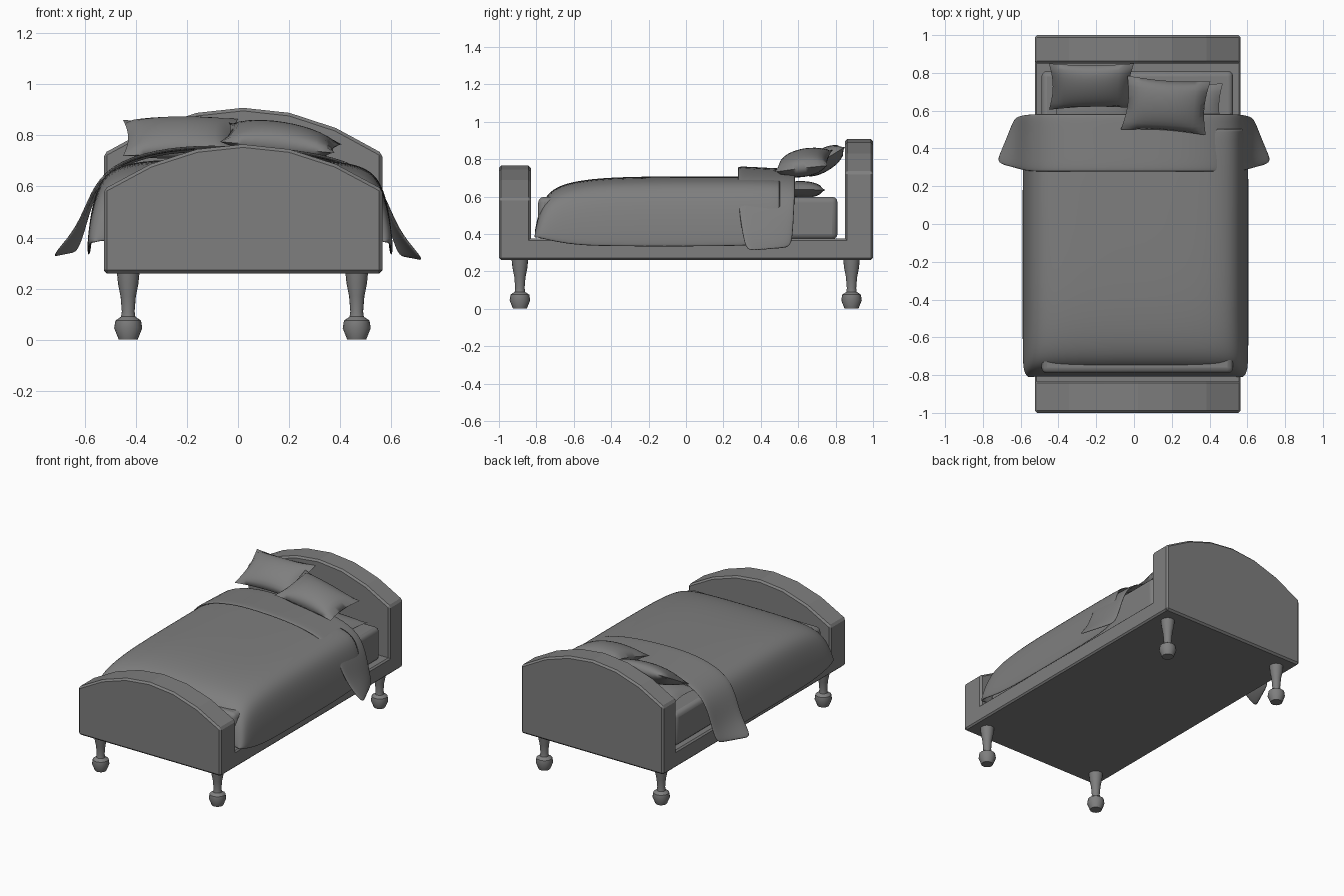
import bpy, bmesh, math
from mathutils import Vector

cube = bpy.data.objects.get("Cube")
if cube:
    bpy.data.objects.remove(cube, do_unlink=True)

grey = bpy.data.materials.new("plain grey")
grey.use_nodes = True
colour = (0.21, 0.21, 0.21, 1)
grey.diffuse_color = colour
grey.node_tree.nodes["Principled BSDF"].inputs["Base Color"].default_value = colour

MID = 0.02          # centre line of the frame
HALF = 0.545        # half width of the frame
FLOOR = 0.26        # underside of the frame


def finish(name, bm, smooth=None):
    bmesh.ops.recalc_face_normals(bm, faces=bm.faces)
    mesh = bpy.data.meshes.new(name)
    bm.to_mesh(mesh)
    bm.free()
    mesh.materials.append(grey)
    obj = bpy.data.objects.new(name, mesh)
    bpy.context.collection.objects.link(obj)
    if smooth:
        bpy.ops.object.select_all(action='DESELECT')
        obj.select_set(True)
        bpy.context.view_layer.objects.active = obj
        bpy.ops.object.shade_smooth_by_angle(angle=math.radians(smooth))
    return obj


def bevel(obj, width, segments=1):
    mod = obj.modifiers.new("bevel", 'BEVEL')
    mod.width, mod.segments = width, segments
    mod.limit_method, mod.angle_limit = 'ANGLE', math.radians(40)


def box(name, lo, hi, width, segments=1, smooth=None):
    bm = bmesh.new()
    bmesh.ops.create_cube(bm, size=1)
    for v in bm.verts:
        v.co = [a + (b - a) * (c + 0.5) for a, b, c in zip(lo, hi, v.co)]
    bevel(finish(name, bm, smooth), width, segments)


def arched_board(name, y0, y1, side, peak):
    bm = bmesh.new()
    steps = [i / 3 for i in range(-3, 4)]
    outline = [(MID + HALF * s, peak - (peak - side) * s * s) for s in steps]
    outline += [(MID + HALF, FLOOR), (MID - HALF, FLOOR)]
    face = bm.faces.new([bm.verts.new((x, y0, z)) for x, z in outline])
    out = bmesh.ops.extrude_face_region(bm, geom=[face])
    moved = [g for g in out["geom"] if isinstance(g, bmesh.types.BMVert)]
    bmesh.ops.translate(bm, verts=moved, vec=(0, y1 - y0, 0))
    bevel(finish(name, bm), 0.012)


def loft(bm, rows):
    grid = [[bm.verts.new(p) for p in row] for row in rows]
    for a, b in zip(grid, grid[1:]):
        for i in range(len(a) - 1):
            bm.faces.new((a[i], a[i + 1], b[i + 1], b[i]))


def cloth(name, rows, thickness, offset):
    bm = bmesh.new()
    loft(bm, rows)
    # normals point up so the thickness goes to a known side
    obj = finish(name, bm, 60)
    up = sum(p.normal.z * p.area for p in obj.data.polygons)
    if up < 0:
        obj.data.flip_normals()
    solid = obj.modifiers.new("thickness", 'SOLIDIFY')
    solid.thickness, solid.offset = thickness, offset
    sub = obj.modifiers.new("smoothing", 'SUBSURF')
    sub.levels = sub.render_levels = 2


def pillow(name, corners, puff):
    # corners run front left, front right, back right, back left
    a, b, c, d = map(Vector, corners)
    normal = (b - a).cross(d - a).normalized()
    centre = (a + b + c + d) / 4
    n = 12
    bm = bmesh.new()
    for side in (1, -1):
        rows = []
        for j in range(n + 1):
            row = []
            for i in range(n + 1):
                u, v = i / n, j / n
                p = a.lerp(b, u).lerp(d.lerp(c, u), v)
                su, sv = 2 * u - 1, 2 * v - 1
                # edges pinch inwards between the corners
                waist = 0.09 * max((1 - su * su) * sv * sv, (1 - sv * sv) * su * su)
                p = p.lerp(centre, waist)
                lift = ((1 - su * su) * (1 - sv * sv)) ** 0.55
                row.append(p + normal * side * puff * lift)
            rows.append(row)
        loft(bm, rows)
    bmesh.ops.remove_doubles(bm, verts=bm.verts, dist=0.0005)
    finish(name, bm, 80)


# Frame
box("bed_base", (MID - HALF, -0.99, FLOOR), (MID + HALF, 0.99, 0.375), 0.01)
arched_board("footboard", -1.0, -0.83, 0.59, 0.765)
arched_board("headboard", 0.85, 1.0, 0.73, 0.908)

# Turned legs
leg_profile = [(0.037, 0), (0.055, 0.045), (0.05, 0.075), (0.028, 0.09),
               (0.025, 0.11), (0.03, 0.17), (0.04, 0.22), (0.045, 0.27)]
for end, y in (("front", -0.888), ("back", 0.885)):
    for label, x in (("right", -0.43), ("left", 0.465)):
        bm = bmesh.new()
        sides = 16
        rows = []
        for r, z in leg_profile:
            turn = [2 * math.pi * k / sides for k in range(sides + 1)]
            rows.append([(x + r * math.cos(t), y + r * math.sin(t), z) for t in turn])
        loft(bm, rows)
        bmesh.ops.remove_doubles(bm, verts=bm.verts, dist=0.0005)
        bmesh.ops.holes_fill(bm, edges=bm.edges)
        finish(f"{end}_{label}_leg", bm, 35)

# Mattress
box("mattress", (-0.49, -0.79, 0.37), (0.525, 0.81, 0.598), 0.03, 3, 50)

# Blanket: share of half width and share of height across one half
section = [(1, 0), (0.99, 0.25), (0.965, 0.52), (0.92, 0.76),
           (0.83, 0.91), (0.65, 0.98), (0.33, 1)]
section += [(0, 1)] + [(-w, h) for w, h in reversed(section)]
# y, half width, hem height, top height
stations = [(-0.815, 0.57, 0.384, 0.387), (-0.79, 0.59, 0.38, 0.51),
            (-0.755, 0.597, 0.37, 0.60), (-0.69, 0.6, 0.355, 0.655),
            (-0.57, 0.6, 0.335, 0.688), (-0.35, 0.6, 0.33, 0.707),
            (0.1, 0.6, 0.33, 0.708), (0.52, 0.6, 0.335, 0.708)]
cloth("blanket", [[(0.008 + w * s, y, hem + (top - hem) * h) for s, h in section]
                  for y, w, hem, top in stations], 0.015, -1)

# Folded band whose ends flare away from the bed
front_edge = [(0, 0.275, 0.755), (0.22, 0.275, 0.742), (0.43, 0.275, 0.70),
              (0.545, 0.275, 0.62), (0.6, 0.285, 0.49), (0.645, 0.3, 0.40),
              (0.735, 0.32, 0.305)]
back_edge = [(0, 0.585, 0.735), (0.22, 0.585, 0.73), (0.42, 0.585, 0.69),
             (0.53, 0.585, 0.62), (0.575, 0.58, 0.52), (0.6, 0.575, 0.42),
             (0.63, 0.565, 0.325)]


def both_sides(edge):
    return [Vector((-x, y, z + 0.015)) for x, y, z in reversed(edge[1:])] + [Vector(p) for p in edge]


first, last = both_sides(front_edge), both_sides(back_edge)
cloth("folded_band", [[p.lerp(q, t / 4) for p, q in zip(first, last)]
                      for t in range(5)], 0.014, 0)

# Pillows: two lying flat, two resting on top
for label, x in (("right", -0.21), ("left", 0.25)):
    pillow(f"lower_{label}_pillow",
           [(x - 0.22, 0.49, 0.64), (x + 0.22, 0.49, 0.64),
            (x + 0.22, 0.745, 0.635), (x - 0.22, 0.745, 0.635)], 0.045)
pillow("upper_right_pillow", [(-0.45, 0.605, 0.72), (-0.015, 0.615, 0.72),
                              (0.0, 0.85, 0.865), (-0.45, 0.85, 0.86)], 0.06)
pillow("upper_left_pillow", [(-0.07, 0.5, 0.775), (0.38, 0.47, 0.73),
                             (0.405, 0.755, 0.765), (-0.035, 0.785, 0.85)], 0.07)
